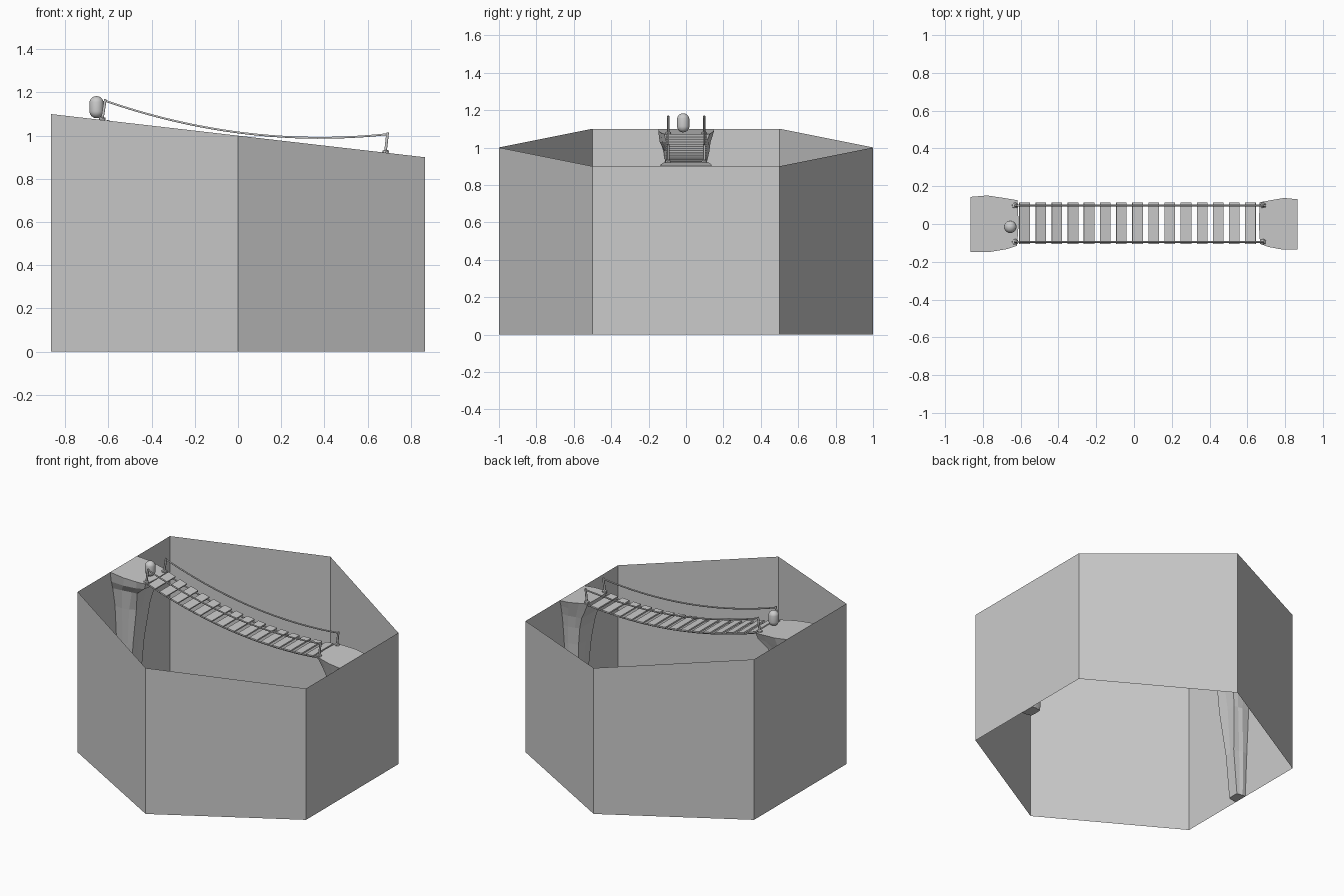
import bpy, bmesh, math, random
from mathutils import Vector

if "Cube" in bpy.data.objects:
    bpy.data.objects.remove(bpy.data.objects["Cube"])

random.seed(4)
R = math.sqrt(3) / 2


def ground(x):
    return 1.0 - 0.1155 * x


def rail_z(x):
    return 0.99 + 0.173 * (x - 0.38) ** 2


def deck_z(x):
    return rail_z(x) - 0.09


def finish(name, bm, smooth=False):
    bmesh.ops.recalc_face_normals(bm, faces=bm.faces)
    me = bpy.data.meshes.new(name)
    bm.to_mesh(me)
    bm.free()
    ob = bpy.data.objects.new(name, me)
    bpy.context.collection.objects.link(ob)
    if smooth:
        for p in me.polygons:
            p.use_smooth = True
    return ob


# Hexagonal wall: open sheet with a sloping rim
bm = bmesh.new()
rings = []
for i in range(6):
    a = math.radians(30 + 60 * i)
    x, y = math.cos(a), math.sin(a)
    rings.append((bm.verts.new((x, y, 0)), bm.verts.new((x, y, ground(x)))))
for i in range(6):
    (a, b), (c, d) = rings[i], rings[(i + 1) % 6]
    bm.faces.new((a, c, d, b))
finish("hex_wall", bm)

# Rock pillars: rings lofted down the wall, wide ledge at the top
OUTLINE = [(0, -1), (0.4, -1.0), (0.75, -0.9), (0.97, -0.78), (1, 0.0),
           (0.98, 0.85), (0.7, 0.93), (0.35, 1.02), (0, 0.97)]


def rock(name, side, levels, jitter):
    bm = bmesh.new()
    loops = []
    for k, (z, half, depth) in enumerate(levels):
        loop = []
        for u, v in OUTLINE:
            d, y = u * depth, v * half
            inner = 0 < k < len(levels) - 1 and u > 0
            if inner:
                d += random.uniform(-jitter, jitter)
                y += random.uniform(-jitter, jitter)
            x = side * (R - d)
            h = ground(x) if k == 0 else z
            loop.append(bm.verts.new((x, y, h)))
        loops.append(loop)
    for a, b in zip(loops, loops[1:]):
        for i in range(len(a) - 1):
            bm.faces.new((a[i], a[i + 1], b[i + 1], b[i]))
    bm.faces.new(loops[0])
    bm.faces.new(loops[-1])
    finish(name, bm)


rock("left_cliff", -1, [(1.1, 0.148, 0.255), (1.03, 0.135, 0.245), (0.98, 0.12, 0.17),
                        (0.85, 0.095, 0.14), (0.6, 0.078, 0.115), (0.3, 0.06, 0.09),
                        (0, 0.045, 0.065)], 0.008)
rock("right_cliff", 1, [(0.9, 0.135, 0.205), (0.86, 0.122, 0.175), (0.8, 0.11, 0.145),
                        (0.72, 0.098, 0.122), (0.6, 0.085, 0.105), (0.3, 0.065, 0.085),
                        (0, 0.05, 0.07)], 0.003)


# Planks follow the sagging curve
def box(name, loc, size, pitch=0.0):
    bm = bmesh.new()
    bmesh.ops.create_cube(bm, size=1)
    bmesh.ops.scale(bm, verts=bm.verts, vec=size)
    ob = finish(name, bm)
    ob.location = loc
    ob.rotation_euler.y = pitch
    return ob


for i in range(15):
    x = -0.58 + i * 0.0855
    slope = 2 * 0.173 * (x - 0.38)
    box("plank", (x, 0.003, deck_z(x)), (0.056, 0.22, 0.01), -math.atan(slope))


# Ropes and posts as round curves
def tube(name, pts, r):
    cu = bpy.data.curves.new(name, 'CURVE')
    cu.dimensions = '3D'
    cu.bevel_depth = r
    cu.bevel_resolution = 1
    cu.use_fill_caps = True
    sp = cu.splines.new('POLY')
    sp.points.add(len(pts) - 1)
    for p, co in zip(sp.points, pts):
        p.co = (*co, 1)
    ob = bpy.data.objects.new(name, cu)
    bpy.context.collection.objects.link(ob)
    return ob


def sag(x0, x1, y, f, n=24):
    return [(x0 + (x1 - x0) * i / n, y, f(x0 + (x1 - x0) * i / n)) for i in range(n + 1)]


for y in (-0.095, 0.098):
    tube("hand_rope", sag(-0.615, 0.692, y, rail_z), 0.005)
    tube("deck_rope", sag(-0.635, 0.68, y, lambda x: deck_z(x) - 0.009), 0.005)
    for name, xb, xt in (("left_post", -0.632, -0.614), ("right_post", 0.68, 0.693)):
        zb = ground(xb)
        tube(name, [(xb, y, zb - 0.02), (xt, y, rail_z(xt) + 0.008)], 0.007)
        # small stone at each post foot
        bm = bmesh.new()
        bmesh.ops.create_icosphere(bm, subdivisions=1, radius=0.019)
        bmesh.ops.scale(bm, verts=bm.verts, vec=(1, 0.9, 0.7))
        finish(name + "_stone", bm).location = (xb + 0.003, y, zb + 0.003)

# Capsule standing at the left end
bm = bmesh.new()
bmesh.ops.create_uvsphere(bm, u_segments=32, v_segments=16, radius=0.033)
for v in list(bm.verts):
    v.co.z += 0.018 if v.co.z > 0.0001 else -0.018
finish("capsule", bm, True).location = (-0.655, -0.015, 1.132)
